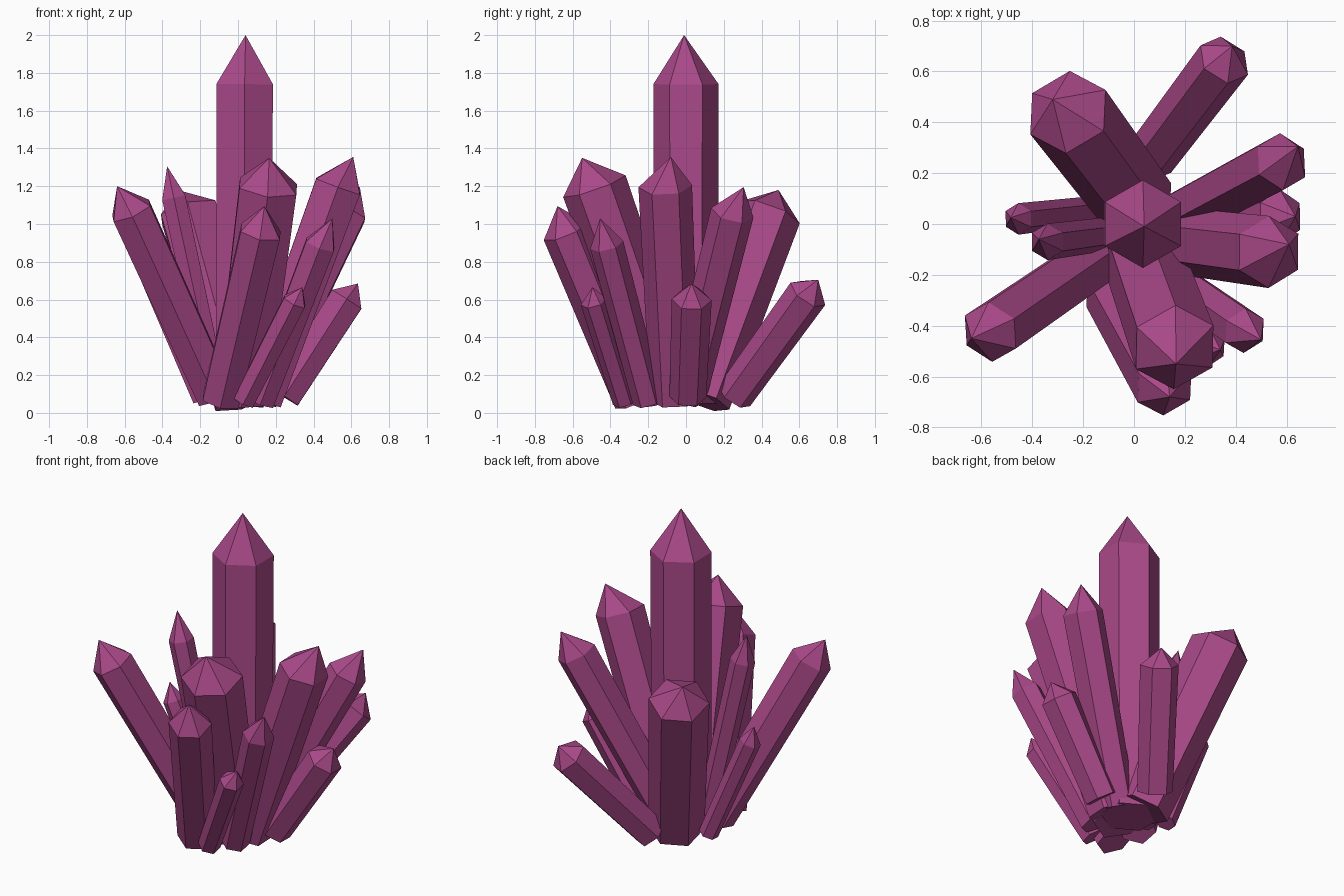
import bpy, bmesh, math
from mathutils import Vector

if "Cube" in bpy.data.objects:
    bpy.data.objects.remove(bpy.data.objects["Cube"])

mat = bpy.data.materials.new("magenta crystal")
mat.diffuse_color = (0.40, 0.066, 0.25, 1)
mat.use_nodes = True
mat.node_tree.nodes["Principled BSDF"].inputs["Base Color"].default_value = mat.diffuse_color


def crystal(name, base, shoulder, apex, r, taper=0.92):
    """Six-sided shaft from base to shoulder, closed by a pointed tip."""
    base, shoulder, apex = Vector(base), Vector(shoulder), Vector(apex)
    rot = Vector((0, 0, 1)).rotation_difference(shoulder - base)
    bm = bmesh.new()

    def ring(centre, radius):
        return [bm.verts.new(centre + rot @ Vector((
            radius * math.cos(math.radians(90 + 60 * i)),
            radius * math.sin(math.radians(90 + 60 * i)), 0))) for i in range(6)]

    low, high = ring(base, r * taper), ring(shoulder, r)
    tip = bm.verts.new(apex)
    bm.faces.new(low[::-1])
    for i in range(6):
        j = (i + 1) % 6
        bm.faces.new((low[i], low[j], high[j], high[i]))
        bm.faces.new((high[i], high[j], tip))
    me = bpy.data.meshes.new(name)
    bm.to_mesh(me)
    bm.free()
    me.materials.append(mat)
    bpy.context.collection.objects.link(bpy.data.objects.new(name, me))


# central tall crystal
crystal("central_crystal", (0.03, 0, 0.05), (0.035, 0, 1.74), (0.04, -0.01, 2.0), 0.173, 0.97)

# thick leaning crystals
crystal("back_left_crystal", (0.01, 0.08, 0.07), (-0.26, 0.44, 1.06), (-0.32, 0.49, 1.18), 0.172)
crystal("right_crystal", (0.12, -0.06, 0.07), (0.53, -0.11, 1.20), (0.61, -0.08, 1.355), 0.142)
crystal("front_crystal", (0.02, -0.09, 0.08), (0.16, -0.485, 1.20), (0.165, -0.55, 1.35), 0.175)

# medium crystals
crystal("back_right_crystal", (0.06, 0.255, 0.09), (0.355, 0.645, 0.63), (0.386, 0.70, 0.705), 0.11)
crystal("right_back_crystal", (0.12, 0.0, 0.08), (0.58, 0.245, 1.06), (0.645, 0.305, 1.195), 0.115)
crystal("low_right_crystal", (0.245, 0.01, 0.085), (0.575, 0.03, 0.60), (0.635, 0.03, 0.685), 0.106)
crystal("low_front_crystal", (-0.09, -0.27, 0.065), (0.12, -0.64, 0.96), (0.14, -0.68, 1.095), 0.122)
crystal("front_left_crystal", (-0.12, -0.12, 0.09), (-0.565, -0.425, 1.07), (-0.64, -0.45, 1.2), 0.122)

# thin crystals
crystal("thin_left_crystal", (-0.11, -0.04, 0.08), (-0.34, -0.07, 1.14), (-0.375, -0.06, 1.305), 0.072)
crystal("short_left_crystal", (-0.19, 0.05, 0.07), (-0.455, 0.02, 0.70), (-0.485, 0.025, 0.80), 0.062)
crystal("short_front_crystal", (0.03, -0.325, 0.06), (0.3, -0.49, 0.59), (0.34, -0.495, 0.665), 0.07)
crystal("front_right_crystal", (0.12, -0.20, 0.06), (0.435, -0.42, 0.89), (0.50, -0.455, 1.03), 0.09)
